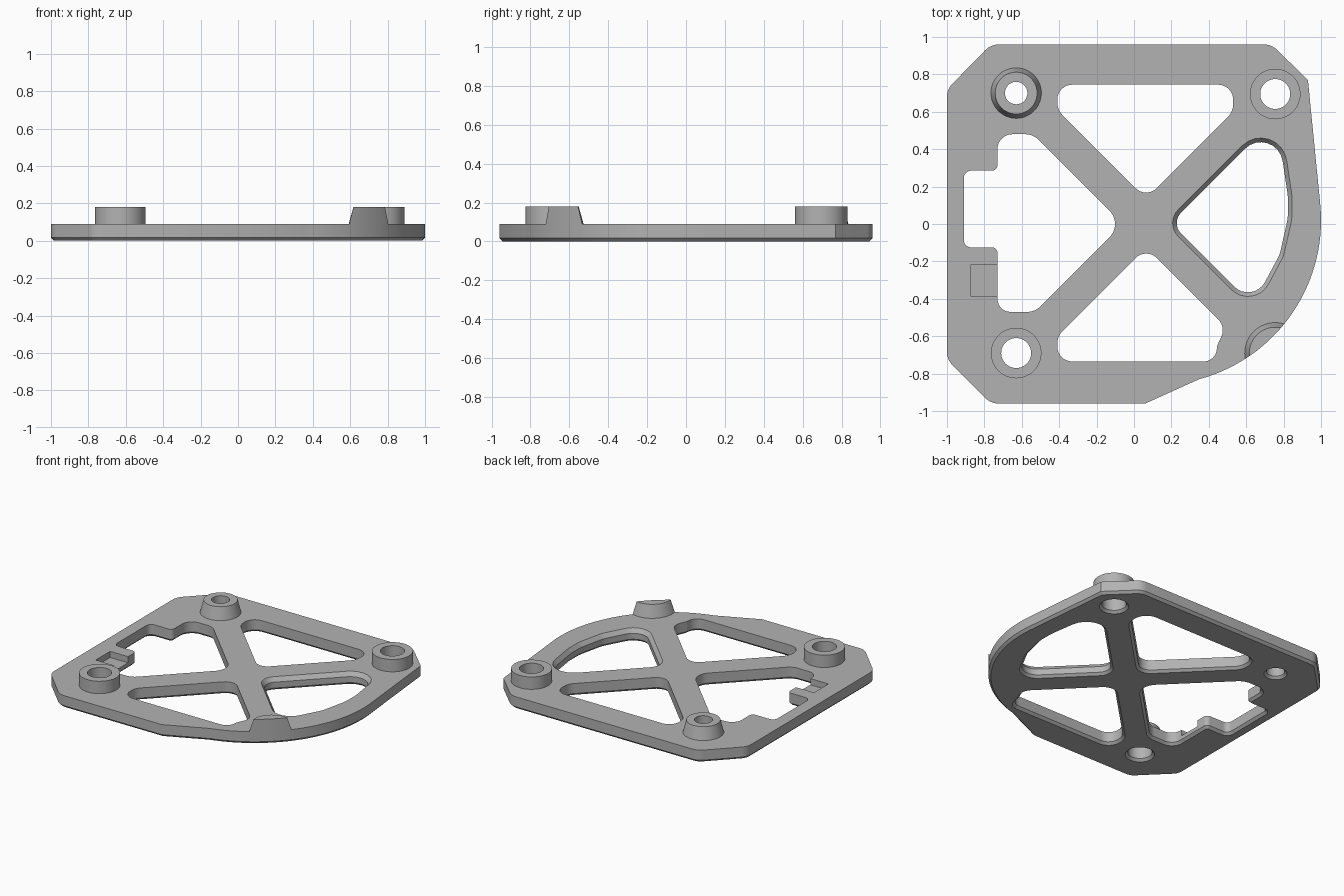
import bpy, bmesh
from math import sin, cos, tan, acos, atan2, radians, pi
from mathutils import Vector

if "Cube" in bpy.data.objects:
    bpy.data.objects.remove(bpy.data.objects["Cube"])

THICK, TOP, CHAMFER, POCKET = 0.09, 0.18, 0.017, 0.045
ARC_CENTRE, ARC_RADIUS = Vector((0.12, 0.02)), 0.88

grey = bpy.data.materials.new("plain grey")
grey.use_nodes = True
grey.diffuse_color = (0.45, 0.45, 0.45, 1)
grey.node_tree.nodes["Principled BSDF"].inputs["Base Color"].default_value = grey.diffuse_color


def arc(centre, r, start, end, steps):
    """Points on a circle between two angles, both ends included."""
    angles = [start + (end - start) * k / steps for k in range(steps + 1)]
    return [centre + Vector((cos(a), sin(a))) * r for a in angles]


def rounded(corners, steps=8):
    """Counter-clockwise outline from (x, y, radius) corners."""
    pts = []
    for i, (x, y, r) in enumerate(corners):
        p = Vector((x, y))
        if r == 0:
            pts.append(p)
            continue
        d1 = (Vector(corners[i - 1][:2]) - p).normalized()
        d2 = (Vector(corners[(i + 1) % len(corners)][:2]) - p).normalized()
        half = d1.angle(d2) / 2
        c = p + (d1 + d2).normalized() * r / sin(half)
        a, b = p + d1 * r / tan(half) - c, p + d2 * r / tan(half) - c
        start = atan2(a.y, a.x)
        turn = (atan2(b.y, b.x) - start + pi) % (2 * pi) - pi
        pts += arc(c, r, start, start + turn, steps)
    area = sum(pts[i - 1].cross(pts[i]) for i in range(len(pts)))
    return pts if area > 0 else pts[::-1]


def circle(x, y, r, n=48):
    return arc(Vector((x, y)), r, 0, 2 * pi, n)[:-1]


def offset(pts, d):
    """Move every edge of an outline outward by d."""
    out = []
    for i, p in enumerate(pts):
        e1 = (p - pts[i - 1]).normalized()
        e2 = (pts[(i + 1) % len(pts)] - p).normalized()
        n1, n2 = Vector((e1.y, -e1.x)), Vector((e2.y, -e2.x))
        out.append(p + (n1 + n2) * d / (1 + n1.dot(n2)))
    return out


def walls(bm, sections, inward=False):
    """Side faces through (outline, z) sections; returns the first and last rings."""
    rings = [[bm.verts.new((p.x, p.y, z)) for p in pts] for pts, z in sections]
    for lo, hi in zip(rings, rings[1:]):
        for i in range(len(lo)):
            quad = (lo[i - 1], lo[i], hi[i], hi[i - 1])
            bm.faces.new(quad[::-1] if inward else quad)
    return rings[0], rings[-1]


def fill(bm, rings, up):
    """Flat face between the outer ring and the opening rings."""
    edges = [bm.edges.get((r[i - 1], r[i])) for r in rings for i in range(len(r))]
    made = bmesh.ops.triangle_fill(bm, edges=edges, use_beauty=True, normal=(0, 0, up))
    for f in made["geom"]:
        if isinstance(f, bmesh.types.BMFace):
            f.normal_update()
            if f.normal.z * up < 0:
                f.normal_flip()


def finish(name, bm):
    """Store the mesh as a smooth object with crisp edges."""
    bmesh.ops.remove_doubles(bm, verts=bm.verts[:], dist=0.00001)
    mesh = bpy.data.meshes.new(name)
    bm.to_mesh(mesh)
    bm.free()
    mesh.materials.append(grey)
    obj = bpy.data.objects.new(name, mesh)
    bpy.context.collection.objects.link(obj)
    bpy.ops.object.select_all(action='DESELECT')
    obj.select_set(True)
    bpy.context.view_layer.objects.active = obj
    bpy.ops.object.shade_smooth_by_angle(angle=radians(25))


# Mounting posts: name, x, y, base radius, top radius, bore radius
posts = [("back_right_post", -0.63, 0.70, 0.135, 0.112, 0.06),
         ("back_left_post", 0.755, 0.695, 0.135, 0.135, 0.08),
         ("front_right_post", -0.63, -0.69, 0.135, 0.135, 0.08)]

# Plate outline: chamfered corners and one large curved corner
curve = [(p.x, p.y, 0) for p in arc(ARC_CENTRE, ARC_RADIUS, radians(-75), radians(5), 30)]
outline = rounded([(-1, 0.72, 0.1), (-1, -0.725, 0.1), (-0.765, -0.96, 0.1), (0.06, -0.96, 0)]
                  + curve + [(0.93, 0.77, 0), (0.735, 0.96, 0.1), (-0.765, 0.96, 0.1)])

# Openings between the diagonal ribs
back_opening = rounded([(-0.41, 0.745, 0.08), (-0.41, 0.61, 0.1), (0.065, 0.135, 0.08),
                        (0.53, 0.60, 0.1), (0.53, 0.745, 0.08)])
front_opening = rounded([(-0.41, -0.735, 0.08), (0.435, -0.735, 0.07), (0.445, -0.65, 0.05),
                         (0.49, -0.55, 0.08), (0.065, -0.125, 0.08), (-0.41, -0.60, 0.1)])
curved_opening = rounded([(0.165, 0.005, 0.1), (0.64, -0.47, 0.125), (0.80, -0.17, 0.15),
                          (0.845, 0.03, 0.3), (0.845, 0.15, 0.3), (0.775, 0.615, 0.14)])

# Side opening, plain below and with a square pocket above
side_start = [(-0.06, 0, 0.1), (-0.54, 0.48, 0.1), (-0.73, 0.48, 0.08), (-0.73, 0.285, 0.03),
              (-0.91, 0.285, 0.04), (-0.91, -0.125, 0.04), (-0.73, -0.125, 0.03)]
side_end = [(-0.73, -0.47, 0.07), (-0.53, -0.47, 0.1)]
pocket = [(-0.73, -0.22, 0), (-0.875, -0.22, 0), (-0.875, -0.385, 0), (-0.73, -0.385, 0)]
side_low = rounded(side_start + [pocket[0], pocket[-1]] + side_end)
side_high = rounded(side_start + pocket + side_end)

# Base plate with chamfered lower edges
bm = bmesh.new()
low, high = walls(bm, [(offset(outline, -CHAMFER), 0), (outline, CHAMFER), (outline, THICK)])
bottoms, tops = [low], [high]
bores = [circle(x, y, bore) for name, x, y, base, top, bore in posts]
for shape in [back_opening, front_opening] + bores:
    low, high = walls(bm, [(offset(shape, CHAMFER), 0), (shape, CHAMFER), (shape, THICK)], True)
    bottoms.append(low)
    tops.append(high)

# The curved opening also has a bevelled upper rim
inner = offset(curved_opening, -0.022)
low, high = walls(bm, [(offset(curved_opening, -0.005), 0), (inner, CHAMFER),
                       (inner, 0.06), (curved_opening, THICK)], True)
bottoms.append(low)
tops.append(high)

# Side opening walls and pocket floor
low, _ = walls(bm, [(offset(side_low, CHAMFER), 0), (side_low, CHAMFER), (side_low, POCKET)], True)
_, high = walls(bm, [(side_high, POCKET), (side_high, THICK)], True)
bottoms.append(low)
tops.append(high)
bm.faces.new([bm.verts.new((x, y, POCKET)) for x, y, r in pocket])

fill(bm, bottoms, -1)
fill(bm, tops, 1)
finish("base_plate", bm)

# Bored posts
for name, x, y, base, top, bore in posts:
    bm = bmesh.new()
    outer, rim, hole = circle(x, y, base), circle(x, y, top), circle(x, y, bore)
    walls(bm, [(outer, THICK), (rim, TOP), (hole, TOP), (hole, THICK), (outer, THICK)])
    finish(name, bm)

# Tapered post sliced off flush with the curved edge
centre = Vector((0.755, -0.69))
to_arc = ARC_CENTRE - centre
dist, heading = to_arc.length, atan2(to_arc.y, to_arc.x)


def sliced_outline(r):
    """Post circle clipped by the plate's curved edge."""
    beta = acos((dist ** 2 + r ** 2 - ARC_RADIUS ** 2) / (2 * dist * r))
    alpha = acos((dist ** 2 + ARC_RADIUS ** 2 - r ** 2) / (2 * dist * ARC_RADIUS))
    back = heading + pi
    return (arc(centre, r, heading - beta, heading + beta, 24)
            + arc(ARC_CENTRE, ARC_RADIUS, back - alpha, back + alpha, 12)[1:-1])


bm = bmesh.new()
low, high = walls(bm, [(sliced_outline(0.163), THICK), (sliced_outline(0.138), TOP)])
bm.faces.new(low[::-1])
bm.faces.new(high)
finish("sliced_post", bm)
